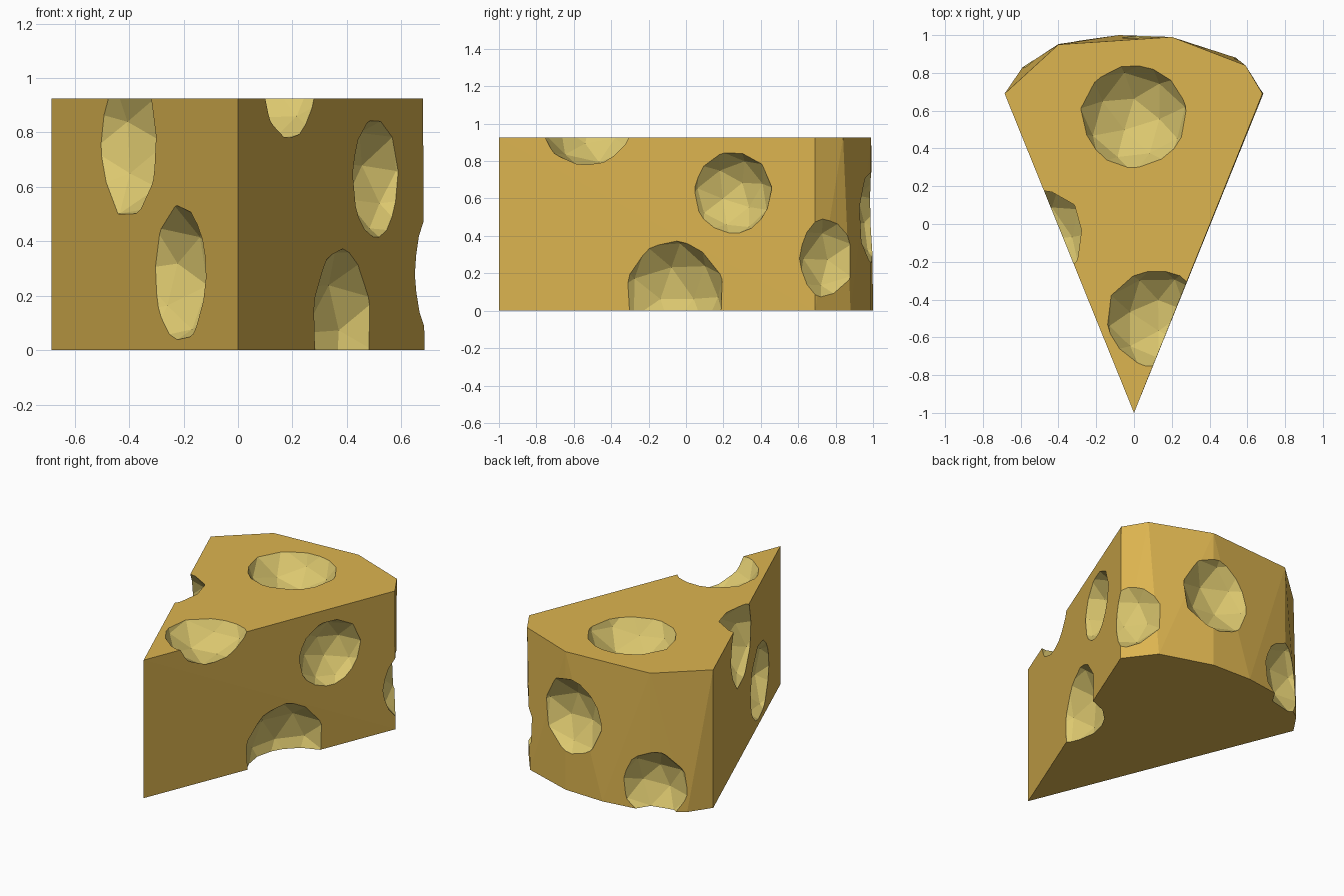
import bpy
import bmesh
from mathutils import Euler, Vector

cube = bpy.data.objects.get("Cube")
if cube:
    bpy.data.objects.remove(cube, do_unlink=True)


def make_material(name, color):
    mat = bpy.data.materials.new(name)
    mat.use_nodes = True
    mat.diffuse_color = color
    mat.node_tree.nodes["Principled BSDF"].inputs["Base Color"].default_value = color
    return mat


rind = make_material("golden_cheese", (0.72, 0.46, 0.08, 1))
hollow = make_material("pale_hole", (0.72, 0.58, 0.16, 1))


def make_object(name, bm, material_index):
    for face in bm.faces:
        face.material_index = material_index
    mesh = bpy.data.meshes.new(name)
    bm.to_mesh(mesh)
    bm.free()
    mesh.materials.append(rind)
    mesh.materials.append(hollow)
    obj = bpy.data.objects.new(name, mesh)
    bpy.context.collection.objects.link(obj)
    return obj


# Wedge: the rounded back has fewer corners at the top than at the bottom
HEIGHT = 0.925
top = [(0, -1), (0.68, 0.69), (0.59, 0.84), (0.2, 0.99), (-0.4, 0.95), (-0.685, 0.69)]
bottom = [(0, -1), (0.685, 0.69), (0.54, 0.88), (0.2, 0.99), (-0.08, 1),
          (-0.4, 0.955), (-0.59, 0.83), (-0.685, 0.69)]
bm = bmesh.new()
for outline, z in ((top, HEIGHT), (bottom, 0)):
    for x, y in outline:
        bm.verts.new((x, y, z))
bmesh.ops.convex_hull(bm, input=bm.verts[:])
bmesh.ops.dissolve_limit(bm, angle_limit=0.005, verts=bm.verts[:], edges=bm.edges[:])
bmesh.ops.recalc_face_normals(bm, faces=bm.faces[:])
wedge = make_object("cheese_wedge", bm, 0)

# Holes: centre on the surface, outward direction, opening radius, depth
LEFT, RIGHT = (0.93, -0.37, 0), (-0.93, -0.37, 0)
holes = [
    ((0.0, 0.57, HEIGHT), (0, 0, 1), 0.275, 0.17),
    ((0.12, -0.5, HEIGHT), (0, 0, 1), 0.26, 0.16),
    ((0.505, 0.25, 0.63), LEFT, 0.22, 0.14),
    ((0.38, -0.06, 0.09), LEFT, 0.28, 0.16),
    ((-0.21, -0.48, 0.28), RIGHT, 0.25, 0.15),
    ((-0.4, -0.01, 0.76), RIGHT, 0.27, 0.17),
    ((0.645, 0.75, 0.28), (0.86, 0.5, 0), 0.21, 0.1),
    ((0.17, 0.99, 0.5), (0.1, 1, 0), 0.25, 0.14),
    ((-0.42, 0.94, 0.17), (-0.4, 0.9, 0), 0.23, 0.13),
]

# Carve each hole with a faceted ball
bpy.context.view_layer.objects.active = wedge
for i, (center, direction, opening, depth) in enumerate(holes):
    radius = (opening ** 2 + depth ** 2) / (2 * depth)
    bm = bmesh.new()
    bmesh.ops.create_icosphere(bm, subdivisions=2, radius=radius * 1.03)
    cutter = make_object("hole_cutter", bm, 1)
    cutter.hide_render = True
    cutter.location = Vector(center) + Vector(direction).normalized() * (radius - depth)
    cutter.rotation_euler = Euler((0.3 + i, 0.7 * i, 0.4 * i))
    mod = wedge.modifiers.new("hole", "BOOLEAN")
    mod.operation = "DIFFERENCE"
    mod.solver = "EXACT"
    mod.object = cutter
    bpy.ops.object.modifier_apply(modifier=mod.name)
    bpy.data.objects.remove(cutter, do_unlink=True)

for face in wedge.data.polygons:
    face.use_smooth = False
